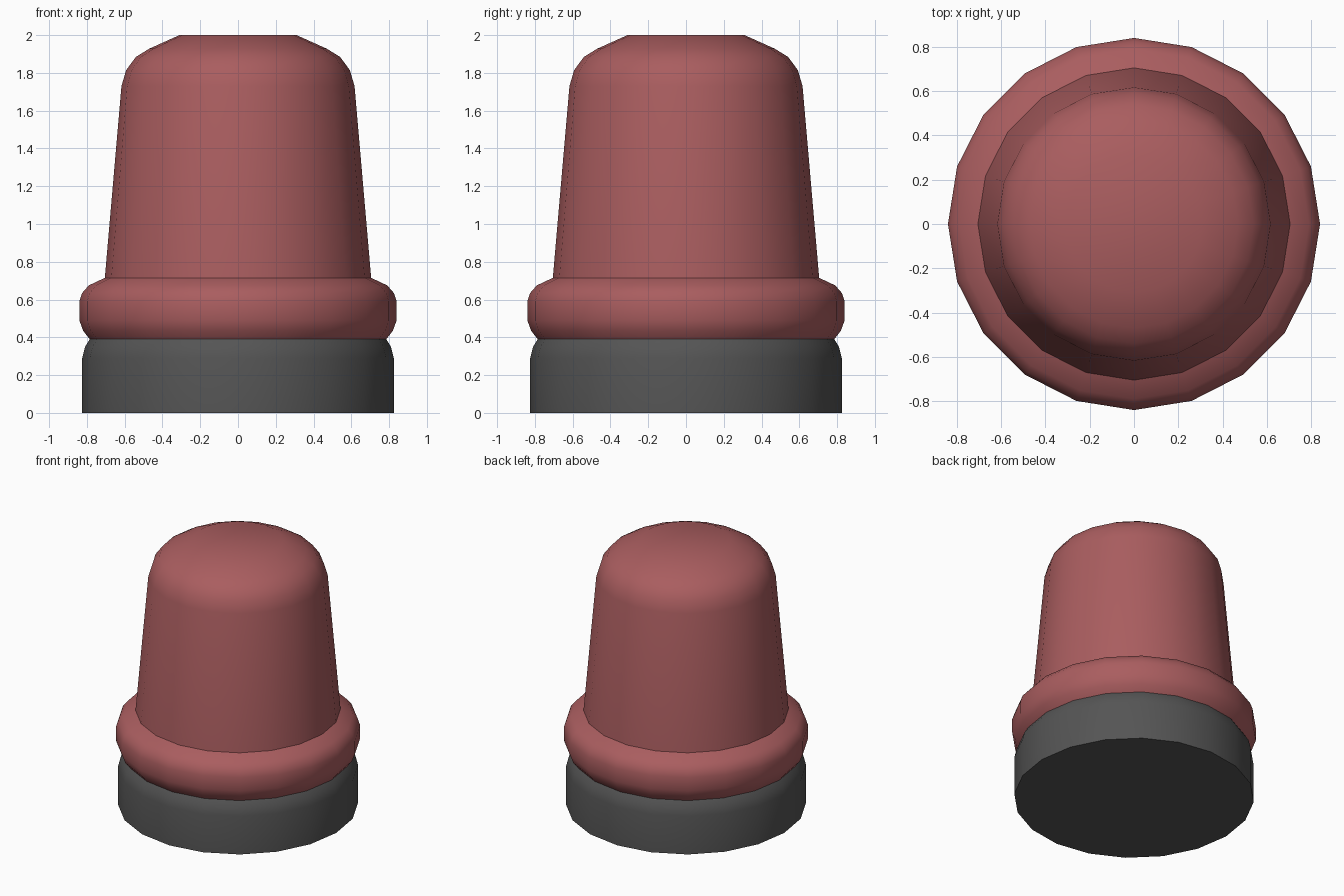
import bpy, bmesh
from math import cos, sin, tau, radians

if "Cube" in bpy.data.objects:
    bpy.data.objects.remove(bpy.data.objects["Cube"])

SIDES = 20


def material(name, rgb):
    m = bpy.data.materials.new(name)
    m.diffuse_color = (*rgb, 1)
    m.use_nodes = True
    m.node_tree.nodes["Principled BSDF"].inputs["Base Color"].default_value = m.diffuse_color
    return m


def lathe(name, profile, mat, cap_bottom=False, cap_top=False):
    """Revolve (radius, z) points, listed bottom to top, around z."""
    bm = bmesh.new()
    rings = [[bm.verts.new((r * cos(tau * i / SIDES), r * sin(tau * i / SIDES), z))
              for i in range(SIDES)] for r, z in profile]
    for lo, hi in zip(rings, rings[1:]):
        for i in range(SIDES):
            j = (i + 1) % SIDES
            bm.faces.new((lo[i], lo[j], hi[j], hi[i]))
    if cap_bottom:
        bm.faces.new(rings[0][::-1])
    if cap_top:
        bm.faces.new(rings[-1])
    mesh = bpy.data.meshes.new(name)
    bm.to_mesh(mesh)
    bm.free()
    obj = bpy.data.objects.new(name, mesh)
    bpy.context.collection.objects.link(obj)
    mesh.materials.append(mat)
    bpy.ops.object.select_all(action='DESELECT')
    obj.select_set(True)
    bpy.context.view_layer.objects.active = obj
    bpy.ops.object.shade_smooth_by_angle(angle=radians(40))
    return obj


red = material("red_lens", (0.40, 0.11, 0.115))
dark = material("dark_base", (0.09, 0.09, 0.09))

# Dark mounting base with a rounded shoulder
lathe("base", [(0.825, 0), (0.825, 0.29), (0.81, 0.35), (0.785, 0.39)],
      dark, cap_bottom=True)

# Bulging collar around the foot of the lens
lathe("collar", [(0.785, 0.39), (0.82, 0.435), (0.84, 0.49), (0.84, 0.59),
                 (0.825, 0.635), (0.79, 0.675), (0.705, 0.715)], red)

# Tapered lens with a domed top
lathe("lens", [(0.705, 0.715), (0.617, 1.73), (0.592, 1.815), (0.54, 1.885),
               (0.47, 1.928), (0.31, 2.0)], red, cap_top=True)
